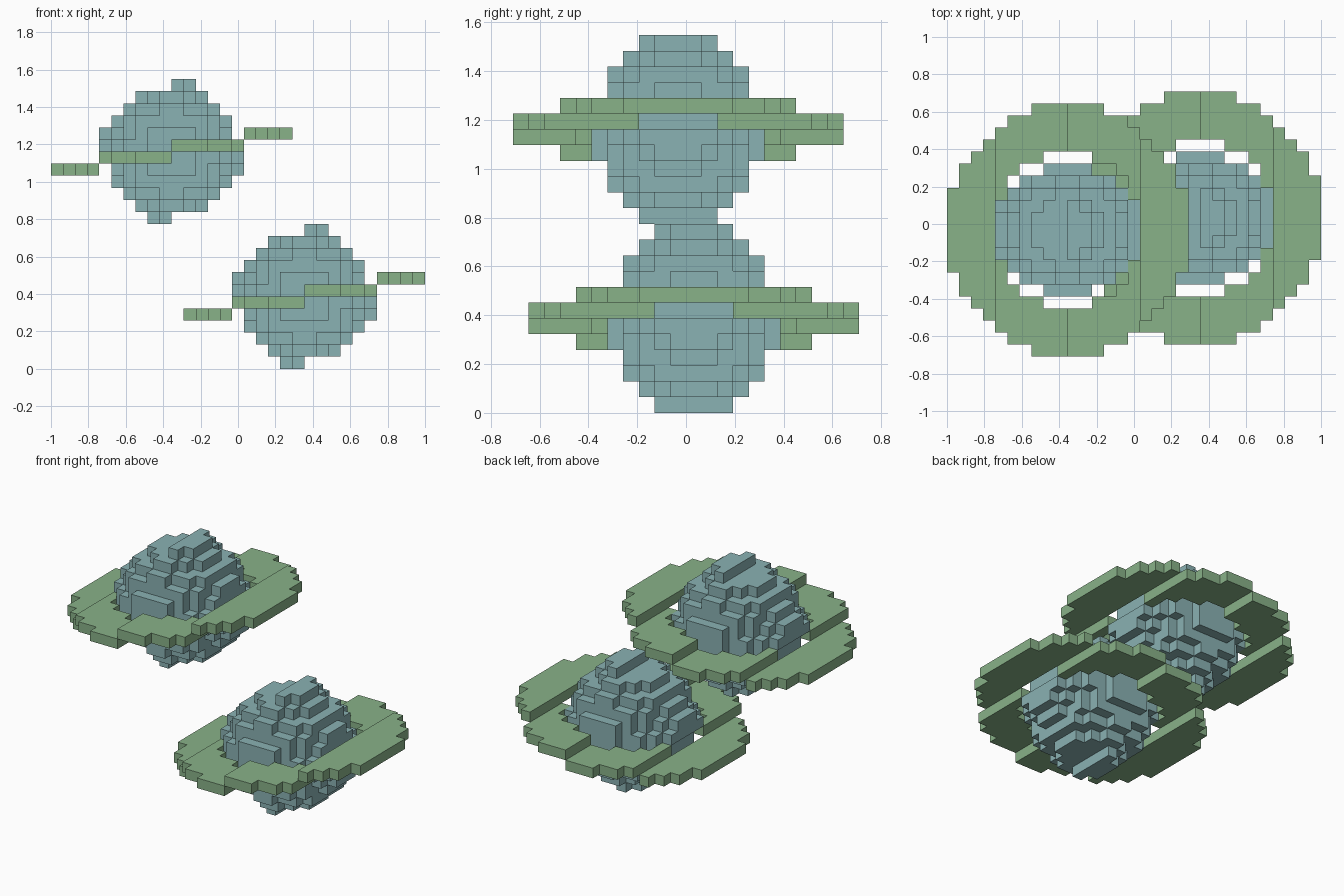
import bpy
import bmesh
from mathutils import Vector

V = 2 / 31  # edge length of one block

cube = bpy.data.objects.get("Cube")
if cube:
    bpy.data.objects.remove(cube, do_unlink=True)


def make_material(name, rgb):
    mat = bpy.data.materials.new(name)
    mat.use_nodes = True
    colour = (*rgb, 1)
    mat.diffuse_color = colour
    mat.node_tree.nodes["Principled BSDF"].inputs["Base Color"].default_value = colour
    return mat


def build_blocks(name, cells, centre, mat):
    """Skin a set of block centres (in block units) with outward faces only."""
    bm = bmesh.new()
    for cell in cells:
        for axis in range(3):
            for sign in (-1, 1):
                neighbour = list(cell)
                neighbour[axis] += sign
                if tuple(neighbour) in cells:
                    continue
                n, u, w = Vector(), Vector(), Vector()
                n[axis] = sign / 2
                u[(axis + 1) % 3] = 0.5
                w[(axis + 2) % 3] = sign / 2
                mid = Vector(cell) + n
                corners = (mid - u - w, mid + u - w, mid + u + w, mid - u + w)
                bm.faces.new([bm.verts.new(c * V) for c in corners])
    bmesh.ops.remove_doubles(bm, verts=bm.verts, dist=V / 100)
    mesh = bpy.data.meshes.new(name)
    bm.to_mesh(mesh)
    bm.free()
    mesh.materials.append(mat)
    obj = bpy.data.objects.new(name, mesh)
    obj.location = Vector(centre) * V
    bpy.context.collection.objects.link(obj)


def in_planet(x, y, z):
    # Round core, plus a raised plate on four sides, each turned clockwise
    r2 = x * x + y * y + z * z
    plate = (abs(z) > 5 and x * z > 0) or (abs(x) > 5 and x * z < 0)
    return r2 < 30 or (plate and r2 < 35)


def in_ring(x, y):
    return 39.5 < 1.05 * x * x + y * y < 107.5


def ring_level(x):
    # The ring climbs toward +x in four steps
    step = 1.5 if abs(x) > 6 else 0.5
    return step if x > 0 else -step


halves = [i + 0.5 for i in range(-10, 10)]
rows = range(-10, 11)
planet = {(x, y, z) for x in halves for y in rows for z in halves if in_planet(x, y, z)}
ring = {(x, y, ring_level(x)) for x in halves for y in rows if in_ring(x, y)}

blue = make_material("dusty blue", (0.255, 0.445, 0.452))
green = make_material("sage green", (0.25, 0.445, 0.25))

# Two identical ringed planets
for label, centre in (("upper", (-5.5, -0.5, 18)), ("lower", (5.5, 0.5, 6))):
    build_blocks(label + "_planet", planet, centre, blue)
    build_blocks(label + "_ring", ring, centre, green)
